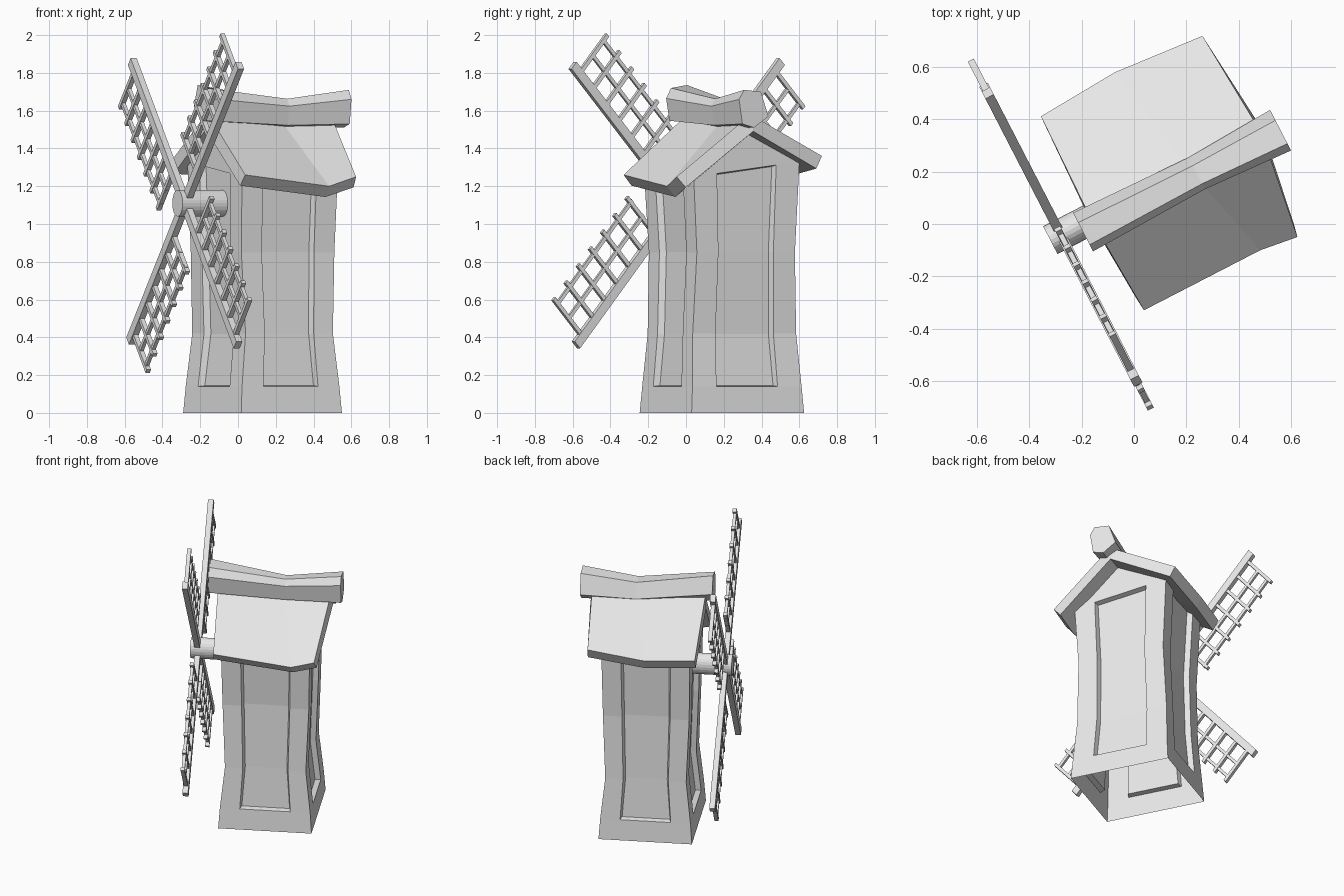
import bpy, bmesh, math
from mathutils import Matrix, Vector

cube = bpy.data.objects.get("Cube")
if cube:
    bpy.data.objects.remove(cube, do_unlink=True)

grey = bpy.data.materials.new("plain grey")
grey.use_nodes = True
grey.diffuse_color = (0.8, 0.8, 0.8, 1)
grey.node_tree.nodes["Principled BSDF"].inputs["Base Color"].default_value = (0.8, 0.8, 0.8, 1)

# Everything is built along its own axis, with the sails at -x, then turned
PLACE = Matrix.Translation((0.13, 0.19, 0)) @ Matrix.Rotation(math.radians(27.3), 4, "Z")


def finish(name, bm, fix_normals=True):
    if fix_normals:
        bmesh.ops.recalc_face_normals(bm, faces=bm.faces[:])
    mesh = bpy.data.meshes.new(name)
    bm.to_mesh(mesh)
    bm.free()
    mesh.materials.append(grey)
    obj = bpy.data.objects.new(name, mesh)
    obj.matrix_world = PLACE
    bpy.context.collection.objects.link(obj)
    return obj


# Tower: four pinched walls with corner posts and recessed panels
ROWS = [(0.0, 0.30, 0.335), (0.14, 0.29, 0.325), (0.42, 0.26, 0.308),
        (0.85, 0.277, 0.292), (None, 0.285, 0.315)]
SIGNS = [(-1, -1), (1, -1), (1, 1), (-1, 1)]
COLUMNS = (0, 0.22, 0.78, 1)


def corner(row, i):
    z, a, b = row
    sx, sy = SIGNS[i % 4]
    if z is None:
        z = 1.25 if sy < 0 else 1.33
    return Vector((sx * a, sy * b, z))


bm = bmesh.new()
panels = []
for i in range(4):
    grid = [[bm.verts.new(corner(r, i).lerp(corner(r, i + 1), f)) for f in COLUMNS] for r in ROWS]
    panel = []
    for r in range(len(ROWS) - 1):
        for c in range(3):
            face = bm.faces.new((grid[r][c], grid[r][c + 1], grid[r + 1][c + 1], grid[r + 1][c]))
            if c == 1 and r > 0:
                panel.append(face)
    panels.append(panel)
    if i % 2:  # gable above the end walls
        apex = bm.verts.new((SIGNS[i][0] * 0.285, 0, 1.52))
        bm.faces.new(grid[-1] + [apex])
bm.normal_update()
for panel in panels:
    bmesh.ops.inset_region(bm, faces=panel, thickness=0.012, depth=-0.035)
bmesh.ops.remove_doubles(bm, verts=bm.verts[:], dist=0.0005)
finish("tower", bm, False)

# Roof: sagging slab folded over the ridge
bm = bmesh.new()
stations = [
    ((-0.32, -0.42, 1.26), (-0.34, -0.02, 1.59), (-0.33, 0.42, 1.33)),
    ((0.18, -0.42, 1.20), (0.08, -0.02, 1.57), (0.0, 0.44, 1.32)),
    ((0.33, -0.44, 1.25), (0.39, -0.03, 1.58), (0.36, 0.41, 1.36)),
]
pts = [[bm.verts.new(p) for p in s] for s in stations]
for s in range(2):
    for j in range(2):
        bm.faces.new((pts[s][j], pts[s + 1][j], pts[s + 1][j + 1], pts[s][j + 1]))
roof = finish("roof", bm, False)
slab = roof.modifiers.new("thickness", "SOLIDIFY")
slab.thickness = 0.075
slab.offset = -1
slab.use_even_offset = True

# Ridge beam: six-sided log, thinner and lower at the middle
PROFILE = [(-0.09, 0.05), (-0.06, 0.10), (0.04, 0.09), (0.085, -0.04), (0, -0.10), (-0.07, -0.08)]
bm = bmesh.new()
rings = []
for x, z, size, lean in ((-0.39, 1.64, 0.95, 0.25), (0.10, 1.585, 0.78, 0), (0.46, 1.61, 1, 0)):
    ring = []
    for y, h in PROFILE:
        ring.append(bm.verts.new((x, -0.045 + y * size, z + h * size + y * lean)))
    rings.append(ring)
for r in range(2):
    for k in range(6):
        n = (k + 1) % 6
        bm.faces.new((rings[r][k], rings[r][n], rings[r + 1][n], rings[r + 1][k]))
bm.faces.new(rings[0])
bm.faces.new(rings[-1])
finish("ridge_beam", bm)

# Sail shaft
SAIL_X, SAIL_Y, HUB_Z = -0.47, -0.017, 1.11
bm = bmesh.new()
bmesh.ops.create_cone(bm, cap_ends=True, segments=24, radius1=0.06, radius2=0.06, depth=0.285)
bmesh.ops.transform(bm, verts=bm.verts[:], matrix=Matrix.Translation((-0.373, SAIL_Y, HUB_Z))
                    @ Matrix.Diagonal((1, 1, 1.17, 1)) @ Matrix.Rotation(math.pi / 2, 4, "Y"))
finish("sail_shaft", bm)


# Sails: spar with a lattice on one side, on a slightly stretched cross
def bar(bm, along, across, x0, x1, y0, y1, half):
    geo = bmesh.ops.create_cube(bm, size=1)
    for v in geo["verts"]:
        px = x0 if v.co.x < 0 else x1
        py = y0 if v.co.y < 0 else y1
        p = along * px + across * py
        depth = half if v.co.z > 0 else -half
        v.co = (SAIL_X + depth, SAIL_Y - p.x, HUB_Z + p.y)


first, second = Vector((0.63, 0.73)), Vector((-0.61, 0.75))
arms = [(first, second), (second, -first), (-first, -second), (-second, first)]
for n, (along, across) in enumerate(arms):
    bm = bmesh.new()
    bar(bm, along, across, 0, 1, -0.025, 0.025, 0.018)
    for y in (0.13, 0.235):
        bar(bm, along, across, 0.21, 0.95, y - 0.01, y + 0.01, 0.010)
    for k in range(7):
        x = 0.225 + k * 0.119
        bar(bm, along, across, x - 0.011, x + 0.011, 0, 0.272, 0.013)
    finish("sail_%d" % (n + 1), bm)
